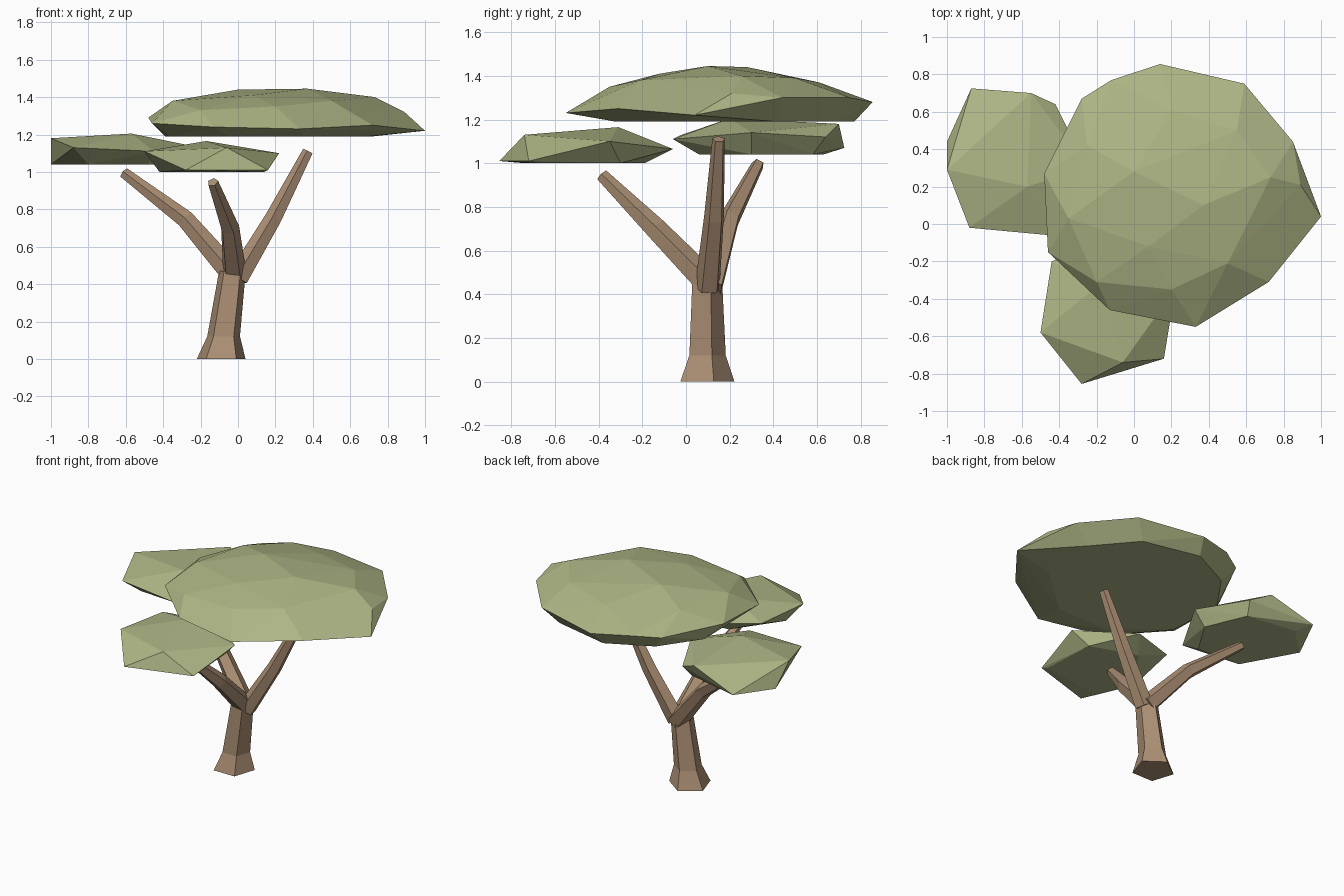
import bpy
import bmesh
from math import cos, sin, tau, pi
from mathutils import Vector

cube = bpy.data.objects.get("Cube")
if cube:
    bpy.data.objects.remove(cube, do_unlink=True)


def make_material(name, rgb):
    colour = (*rgb, 1.0)
    material = bpy.data.materials.new(name)
    material.use_nodes = True
    material.diffuse_color = colour
    for node in material.node_tree.nodes:
        if node.type == "BSDF_PRINCIPLED":
            node.inputs["Base Color"].default_value = colour
            node.inputs["Roughness"].default_value = 0.9
    return material


leaf_green = make_material("leaf green", (0.42, 0.465, 0.235))
bark_brown = make_material("bark brown", (0.41, 0.275, 0.175))


def finish(bm, name, material):
    """Turn a bmesh into a flat shaded object."""
    bmesh.ops.recalc_face_normals(bm, faces=bm.faces[:])
    mesh = bpy.data.meshes.new(name)
    bm.to_mesh(mesh)
    bm.free()
    mesh.materials.append(material)
    obj = bpy.data.objects.new(name, mesh)
    bpy.context.collection.objects.link(obj)
    return obj


def limb(name, path, radii, upright=False, sides=5):
    """Tapered faceted tube along a path; upright keeps its rings level."""
    bm = bmesh.new()
    points = [Vector(p) for p in path]
    rings = []
    for i, (centre, radius) in enumerate(zip(points, radii)):
        along = points[min(i + 1, len(points) - 1)] - points[max(i - 1, 0)]
        if upright:
            side, up = Vector((1, 0, 0)), Vector((0, 1, 0))
        else:
            side = along.cross(Vector((0, 0, 1))).normalized()
            up = side.cross(along).normalized()
        ring = []
        for k in range(sides):
            angle = pi / 2 + tau * k / sides
            offset = side * cos(angle) + up * sin(angle)
            ring.append(bm.verts.new(centre + offset * radius))
        rings.append(ring)
    for low, high in zip(rings, rings[1:]):
        for k in range(sides):
            n = (k + 1) % sides
            bm.faces.new((low[k], low[n], high[n], high[k]))
    bm.faces.new(rings[0])
    bm.faces.new(rings[-1])
    return finish(bm, name, bark_brown)


def leaf_pad(name, crown, floor_z, floor):
    """Faceted foliage: hull of crown and rim points over a level underside."""
    bm = bmesh.new()
    for point in crown:
        bm.verts.new(point)
    for x, y in floor:
        bm.verts.new((x, y, floor_z))
    bmesh.ops.convex_hull(bm, input=bm.verts[:])
    loose = [v for v in bm.verts if not v.link_faces]
    bmesh.ops.delete(bm, geom=loose, context="VERTS")
    return finish(bm, name, leaf_green)


# Trunk with a flared foot
limb("trunk",
     [(-0.09, 0.085, 0), (-0.077, 0.09, 0.12), (-0.03, 0.09, 0.47)],
     [0.137, 0.092, 0.075], upright=True)

# Three bent branches
limb("right_branch",
     [(-0.01, 0.11, 0.43), (-0.28, 0.2, 0.745), (-0.61, 0.33, 0.995)],
     [0.065, 0.05, 0.03])
limb("left_branch",
     [(0.0, 0.1, 0.43), (0.19, 0.13, 0.75), (0.375, 0.15, 1.11)],
     [0.06, 0.048, 0.03])
limb("front_branch",
     [(-0.02, 0.09, 0.46), (-0.045, -0.14, 0.7), (-0.135, -0.385, 0.945)],
     [0.065, 0.052, 0.03])

# Large upper canopy: rim first, then the dome
leaf_pad("main_canopy",
         [(0.14, 0.855, 1.28), (0.59, 0.75, 1.3), (0.85, 0.44, 1.3),
          (1, 0.04, 1.22), (0.72, -0.31, 1.25), (0.33, -0.55, 1.23),
          (-0.13, -0.46, 1.24), (-0.46, -0.15, 1.26), (-0.48, 0.27, 1.29),
          (-0.28, 0.67, 1.29), (-0.12, 0.77, 1.3), (0.89, 0.21, 1.32),
          (0.0, 0.28, 1.44), (0.37, 0.1, 1.445), (0.73, 0.25, 1.4),
          (0.5, -0.21, 1.38), (-0.2, -0.31, 1.33), (0.2, -0.35, 1.35),
          (0.08, -0.12, 1.41), (-0.35, 0.03, 1.38), (0.2, 0.61, 1.37),
          (0.55, 0.5, 1.39), (-0.25, 0.42, 1.38)],
         1.19,
         [(-0.39, 0.35), (-0.37, -0.05), (-0.05, -0.32), (0.35, -0.32),
          (0.7, 0), (0.72, 0.42), (0.5, 0.68), (0.1, 0.77), (-0.2, 0.62)])

# Lower canopy on the right
leaf_pad("right_canopy",
         [(-0.88, -0.02, 1.13), (-0.45, -0.06, 1.11), (-1, 0.29, 1.18),
          (-0.87, 0.725, 1.07), (-0.55, 0.7, 1.18), (-0.42, 0.64, 1.12),
          (-0.25, 0.3, 1.14), (-0.57, 0.2, 1.205)],
         1.04,
         [(-1, 0.44), (-0.8, 0.08), (-0.48, 0.06), (-0.33, 0.3),
          (-0.45, 0.58), (-0.8, 0.63)])

# Lower canopy at the front
leaf_pad("front_canopy",
         [(-0.5, -0.58, 1.11), (-0.28, -0.855, 1.01), (-0.06, -0.74, 1.13),
          (0.16, -0.72, 1.01), (0.22, -0.35, 1.1), (-0.17, -0.31, 1.165),
          (-0.44, -0.2, 1.1), (-0.1, -0.06, 1.065)],
         1.0,
         [(-0.42, -0.5), (-0.28, -0.74), (0.14, -0.68), (0.12, -0.3),
          (-0.2, -0.19)])
